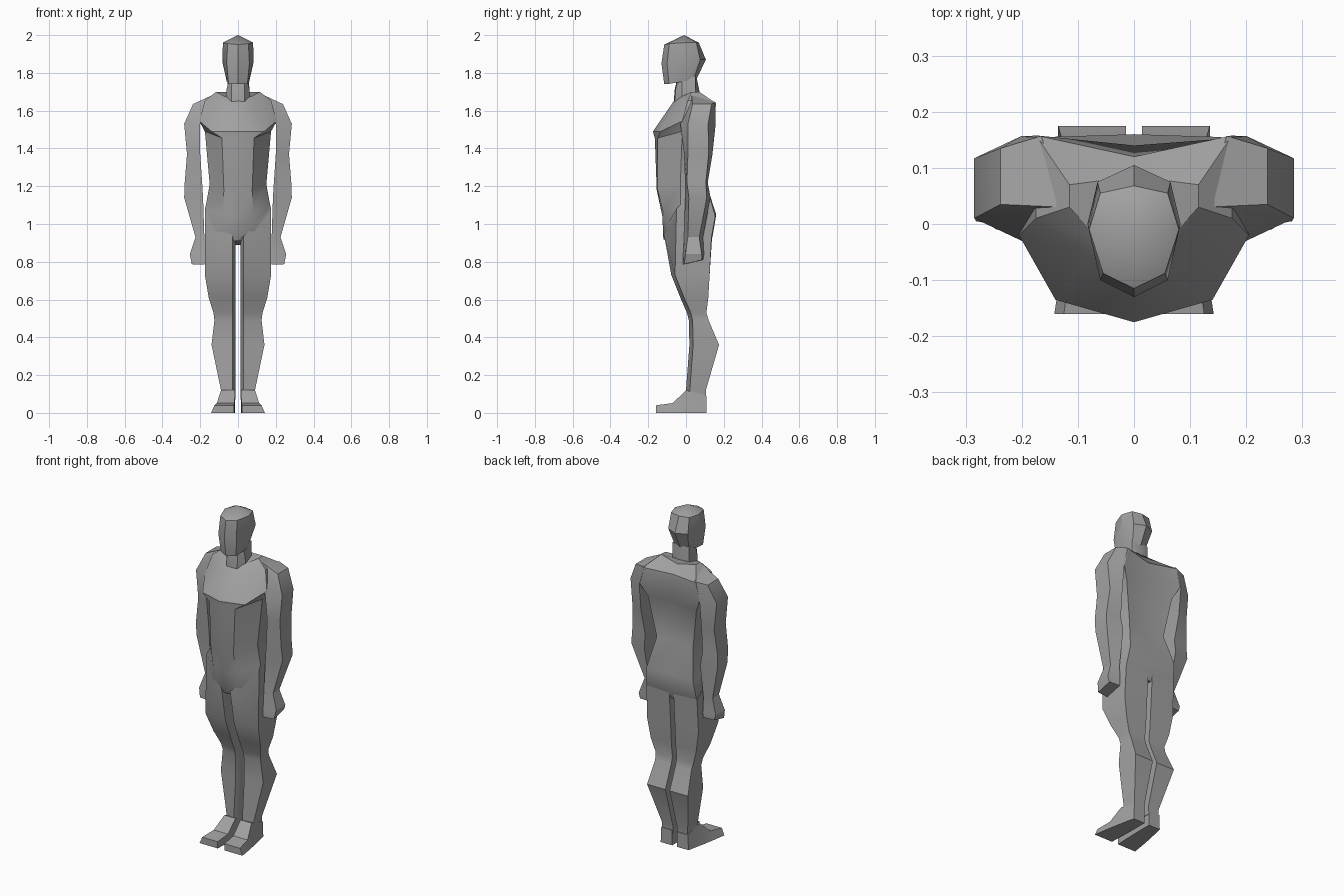
import bpy, bmesh
from math import radians

GREY = bpy.data.materials.new("dark_grey")
GREY.diffuse_color = (.36, .36, .36, 1)


def loft(name, rings, apex=None):
    """Skin closed rings of 3D points, cap both ends (optionally to a point)."""
    bm = bmesh.new()
    vs = [[bm.verts.new(p) for p in r] for r in rings]
    n = len(vs[0])
    for a, b in zip(vs, vs[1:]):
        for i in range(n):
            j = (i + 1) % n
            bm.faces.new((a[i], a[j], b[j], b[i]))
    bm.faces.new(vs[0])
    if apex:
        tip = bm.verts.new(apex)
        for i in range(n):
            bm.faces.new((vs[-1][i], vs[-1][(i + 1) % n], tip))
    else:
        bm.faces.new(vs[-1])
    bmesh.ops.recalc_face_normals(bm, faces=bm.faces)
    me = bpy.data.meshes.new(name)
    bm.to_mesh(me)
    bm.free()
    me.materials.append(GREY)
    ob = bpy.data.objects.new(name, me)
    bpy.context.collection.objects.link(ob)
    # Soften shallow creases, keep hard ones
    bpy.ops.object.select_all(action='DESELECT')
    ob.select_set(True)
    bpy.context.view_layer.objects.active = ob
    bpy.ops.object.shade_smooth_by_angle(angle=radians(30))


def full(half):
    """Front-centre to back-centre half ring -> whole symmetric ring."""
    return half + [(-x, y, z) for x, y, z in reversed(half[1:-1])]


def pair(name, rings):
    for side, s in (("left", 1), ("right", -1)):
        loft(f"{side}_{name}", [[(s * x, y, z) for x, y, z in r] for r in rings])


# Torso: crotch, hips, belly, waist, under chest, chest ridge, shoulders, neck base
torso = [
    [(0, -.10, .91), (.09, -.07, .91), (.165, -.04, .91), (.16, .12, .89), (0, .125, .89)],
    [(0, -.12, .92), (.08, -.105, .99), (.175, -.05, 1.08), (.165, .135, .93), (0, .14, .93)],
    [(0, -.125, 1.04), (.08, -.12, 1.06), (.17, -.03, 1.10), (.155, .155, 1.04), (0, .16, 1.05)],
    [(0, -.155, 1.18), (.075, -.15, 1.18), (.15, -.03, 1.21), (.12, .105, 1.22), (0, .09, 1.22)],
    [(0, -.165, 1.455), (.085, -.15, 1.455), (.175, -.02, 1.49), (.16, .13, 1.46), (0, .11, 1.46)],
    [(0, -.175, 1.49), (.14, -.135, 1.49), (.205, -.02, 1.545), (.2, .155, 1.54), (0, .14, 1.53)],
    [(0, -.065, 1.65), (.075, -.055, 1.645), (.175, .01, 1.655), (.175, .158, 1.64), (0, .12, 1.63)],
    [(0, -.05, 1.66), (.06, -.03, 1.67), (.115, .03, 1.70), (.115, .07, 1.70), (0, .085, 1.68)],
]
loft("torso", [full(r) for r in torso])

# Neck
loft("neck", [full([(0, -.065 + d, z), (.035, -.06 + d, z), (.066 - d, -.02, z), (.055, .05, z), (0, .075 - d, z)])
              for z, d in ((1.64, 0), (1.71, .005), (1.78, .02))])

# Head: jaw, cheeks, brow, crown point
head = [
    [(0, -.115, 1.74), (.05, -.09, 1.742), (.06, -.01, 1.755), (.045, .04, 1.765), (0, .055, 1.765)],
    [(0, -.13, 1.85), (.06, -.1, 1.85), (.083, 0, 1.86), (.065, .075, 1.87), (0, .105, 1.87)],
    [(0, -.115, 1.95), (.055, -.088, 1.955), (.08, -.01, 1.96), (.06, .055, 1.96), (0, .068, 1.96)],
]
loft("head", [full(r) for r in head], apex=(0, -.01, 2.0))

# Arms with hands: z, inner x, outer x, front y, back y, outer inset
arm = [(1.53, .2, .285, -.03, .157, .04),
       (1.37, .2, .27, -.01, .14, .02), (1.22, .19, .282, -.005, .115, .01),
       (1.14, .185, .285, -.005, .13, .02), (.93, .178, .225, -.01, .09, .02),
       (.84, .177, .255, -.015, .095, .012)]
shoulder = [(.13, .03, 1.685), (.238, .035, 1.635), (.238, .135, 1.635), (.165, .157, 1.645)]
hand_end = [(.177, -.015, .785), (.245, -.01, .787), (.245, .085, .81), (.177, .09, .81)]
pair("arm", [shoulder] + [[(a, f, z), (b, f + d, z), (b, k - d, z), (a, k, z)]
                          for z, a, b, f, k, d in arm] + [hand_end])

# Legs, rising to the hip in a V: z, outer x, front y, back y
leg = [(.73, .175, -.078, .125), (.61, .155, -.03, .118),
       (.53, .13, .005, .108), (.49, .125, .015, .12), (.36, .14, .018, .175),
       (.12, .09, 0, .105), (.07, .09, 0, .105)]
hip = [(.014, -.085, .92), (.028, -.115, .935), (.175, -.05, 1.08), (.167, .135, .93), (.014, .138, .93)]
pair("leg", [hip] + [[(.014, f + .035, z), (.028, f, z), (b, f + .02, z), (b - .005, k, z), (.014, k, z)]
                     for z, b, f, k in leg])

# Feet: y, inner x, top outer x, bottom outer x, top z
foot = [(-.16, .022, .125, .142, .04), (-.07, .018, .112, .128, .052),
        (0, .016, .09, .115, .12), (.108, .016, .088, .092, .09)]
pair("foot", [[(a, y, 0), (b, y, 0), (t, y, h), (a, y, h)] for y, a, t, b, h in foot])
